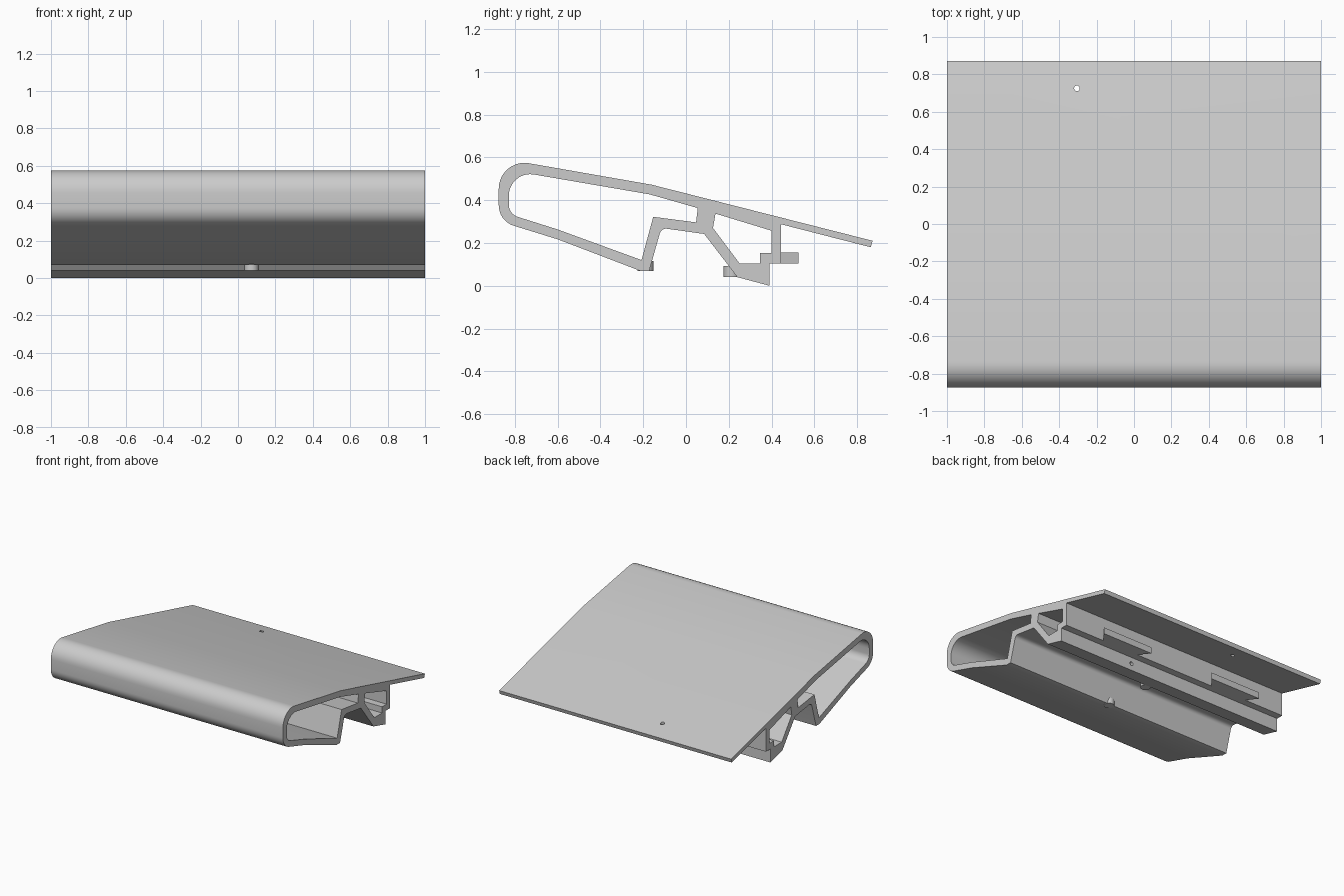
import bpy, bmesh
from math import pi, tan
from mathutils import Vector, Matrix

if "Cube" in bpy.data.objects:
    bpy.data.objects.remove(bpy.data.objects["Cube"])

grey = bpy.data.materials.new("satin grey")
grey.use_nodes = True
COLOUR = (0.6, 0.6, 0.6, 1)
grey.diffuse_color = COLOUR
grey.node_tree.nodes["Principled BSDF"].inputs["Base Color"].default_value = COLOUR


def rounded(points, steps=10):
    """Outline of (y, z[, radius]) corners with the corners filleted."""
    out = []
    for i, p in enumerate(points):
        c = Vector(p[:2])
        if len(p) < 3:
            out.append(c)
            continue
        a = (Vector(points[i - 1][:2]) - c).normalized()
        b = (Vector(points[(i + 1) % len(points)][:2]) - c).normalized()
        reach = p[2] / tan(a.angle(b) / 2)
        centre = c + (a + b).normalized() * (reach ** 2 + p[2] ** 2) ** 0.5
        start = (c + a * reach - centre).normalized()
        end = (c + b * reach - centre).normalized()
        for k in range(steps + 1):
            out.append(centre + start.slerp(end, k / steps) * p[2])
    return out


def finish(bm, name):
    bmesh.ops.recalc_face_normals(bm, faces=bm.faces)
    mesh = bpy.data.meshes.new(name)
    bm.to_mesh(mesh)
    bm.free()
    obj = bpy.data.objects.new(name, mesh)
    bpy.context.collection.objects.link(obj)
    mesh.materials.append(grey)
    return obj


def extrusion(name, loops, offset):
    """Fill nested 3D outlines and extrude them by an offset."""
    bm = bmesh.new()
    for loop in loops:
        vs = [bm.verts.new(p) for p in loop]
        for i, v in enumerate(vs):
            bm.edges.new((vs[i - 1], v))
    bmesh.ops.triangle_fill(bm, use_beauty=True, edges=bm.edges[:])
    ext = bmesh.ops.extrude_face_region(bm, geom=bm.faces[:], use_keep_orig=True)
    moved = [g for g in ext["geom"] if isinstance(g, bmesh.types.BMVert)]
    bmesh.ops.translate(bm, verts=moved, vec=offset)
    return finish(bm, name)


def cylinder(name, loc, radius, depth, turn=0):
    bm = bmesh.new()
    bmesh.ops.create_cone(bm, cap_ends=True, segments=24, radius1=radius,
                          radius2=radius, depth=depth)
    bm.transform(Matrix.Translation(loc) @ Matrix.Rotation(turn, 4, "X"))
    return finish(bm, name)


def smooth(obj):
    bpy.ops.object.select_all(action="DESELECT")
    obj.select_set(True)
    bpy.context.view_layer.objects.active = obj
    bpy.ops.object.shade_smooth_by_angle(angle=pi / 6)


# Hollow extruded body: outer outline and two cavities
outer = rounded([
    (-0.875, 0.597, 0.12), (-0.16, 0.472), (0.872, 0.21), (0.863, 0.18),
    (0.445, 0.287), (0.445, 0.105), (0.39, 0.105), (0.39, 0.0),
    (0.24, 0.04), (0.085, 0.242), (-0.115, 0.27, 0.03), (-0.172, 0.07),
    (-0.215, 0.07), (-0.6, 0.217), (-0.875, 0.302, 0.1)])
front_cavity = rounded([
    (-0.828, 0.54, 0.1), (-0.17, 0.427), (0.055, 0.363), (0.047, 0.296),
    (-0.153, 0.322), (-0.208, 0.12), (-0.6, 0.263), (-0.828, 0.335, 0.06)])
rear_cavity = rounded([
    (0.138, 0.337), (0.4, 0.257), (0.4, 0.153), (0.345, 0.153),
    (0.345, 0.105), (0.25, 0.105), (0.126, 0.27)])
sections = [[(-1, p.x, p.y) for p in loop] for loop in (outer, front_cavity, rear_cavity)]
body = extrusion("extruded_body", sections, (2, 0, 0))

# Drilled holes through the tail and the rear foot
cutters = [cylinder("tail_hole_cutter", (-0.305, 0.725, 0.23), 0.015, 0.3),
           cylinder("foot_hole_cutter", (0.35, 0.36, 0.055), 0.015, 0.12, pi / 2)]
for cutter in cutters:
    cutter.hide_render = True
    mod = body.modifiers.new("drill", "BOOLEAN")
    mod.operation = "DIFFERENCE"
    mod.solver = "EXACT"
    mod.object = cutter
    bpy.context.view_layer.objects.active = body
    bpy.ops.object.modifier_apply(modifier=mod.name)
    bpy.data.objects.remove(cutter)
smooth(body)

# Upright pins through the front foot and the rear strut
smooth(cylinder("front_pin", (0.072, -0.189, 0.092), 0.037, 0.045))
smooth(cylinder("rear_pin", (0.072, 0.213, 0.067), 0.037, 0.052))

# Two dovetailed clip bars on the back of the rear web
for side, x in (("left", 0.5), ("right", -0.5)):
    plan = [(x - 0.155, 0.443, 0.105), (x + 0.155, 0.443, 0.105),
            (x + 0.22, 0.525, 0.105), (x - 0.22, 0.525, 0.105)]
    extrusion(side + "_clip_bar", [plan], (0, 0, 0.05))
